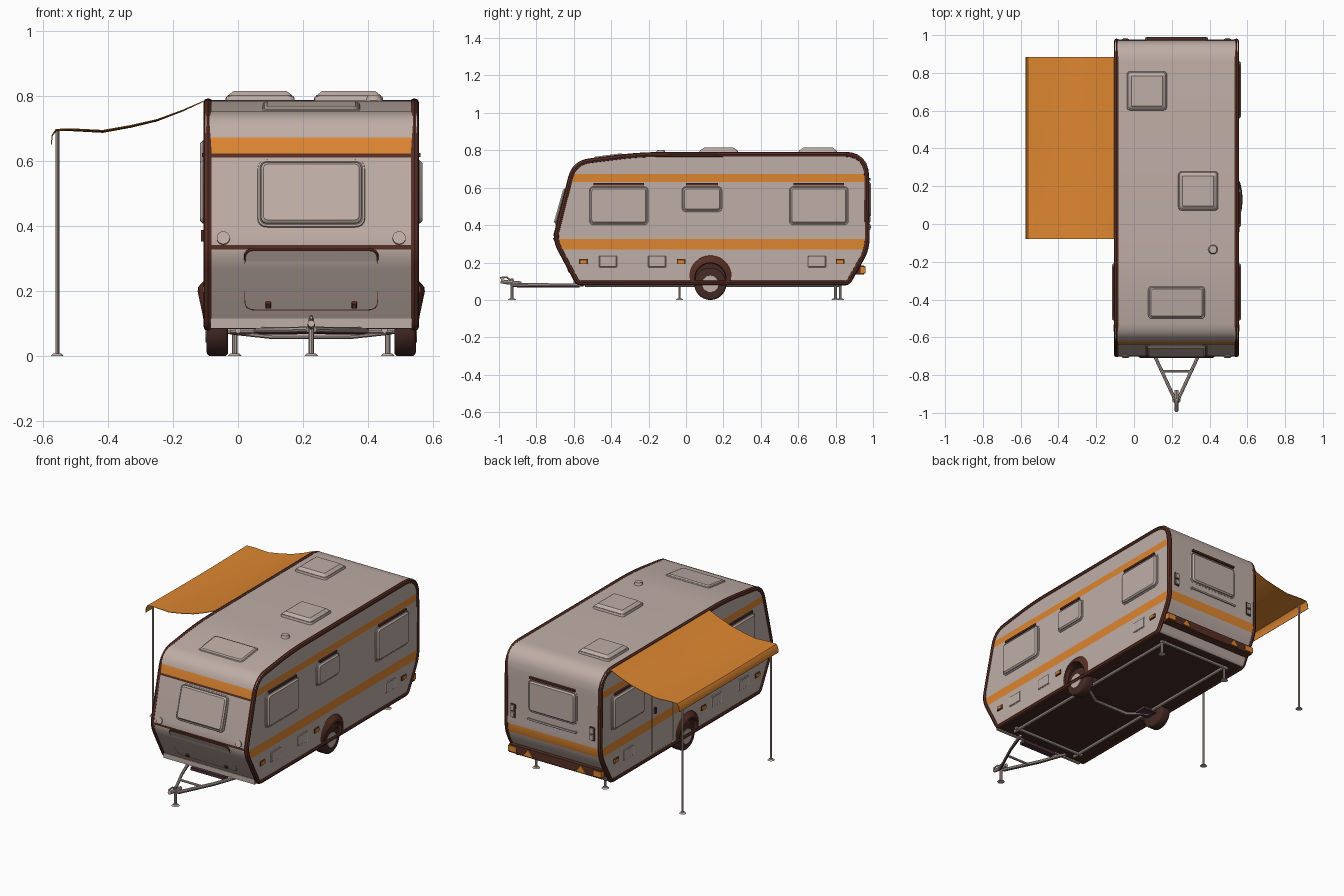
import bpy, bmesh, math
from mathutils import Vector, Matrix

if "Cube" in bpy.data.objects:
    bpy.data.objects.remove(bpy.data.objects["Cube"])

def material(name, c):
    m = bpy.data.materials.new(name)
    m.diffuse_color = (*c, 1)
    m.use_nodes = True
    m.node_tree.nodes["Principled BSDF"].inputs["Base Color"].default_value = m.diffuse_color
    return m

BODY = material("pale taupe", (.52, .42, .38))
BROWN = material("brown trim", (.095, .028, .018))
ORANGE = material("orange", (.73, .24, .03))
DARK = material("dark underside", (.058, .023, .018))
PLUM = material("dark plum", (.075, .03, .045))
CX, HW = .225, .325   # caravan centre line and half width

def finish(name, bm, mats):
    bmesh.ops.recalc_face_normals(bm, faces=bm.faces)
    me = bpy.data.meshes.new(name)
    bm.to_mesh(me)
    bm.free()
    ob = bpy.data.objects.new(name, me)
    bpy.context.collection.objects.link(ob)
    for m in mats:
        me.materials.append(m)
    return ob

def rounded(corners, n=6):
    """Polygon with each corner (a, b, r) replaced by a smooth arc."""
    out, k = [], len(corners)
    for i, (a, b, r) in enumerate(corners):
        p = Vector((a, b))
        d0 = (Vector(corners[i - 1][:2]) - p).normalized() * r
        d1 = (Vector(corners[(i + 1) % k][:2]) - p).normalized() * r
        for j in range(n + 1):
            t = j / n
            out.append(p + d0 * (1 - t) ** 2 + d1 * t ** 2)
    return out

def rect(w, h, r):
    return rounded([(-w/2, -h/2, r), (w/2, -h/2, r), (w/2, h/2, r), (-w/2, h/2, r)], 4)

def loft(name, rings, mat):
    bm = bmesh.new()
    vs = [[bm.verts.new(p) for p in ring] for ring in rings]
    n = len(vs[0])
    for a, b in zip(vs, vs[1:]):
        for i in range(n):
            bm.faces.new((a[i], a[(i+1) % n], b[(i+1) % n], b[i]))
    bm.faces.new(vs[0])
    bm.faces.new(vs[-1])
    return finish(name, bm, [mat])

def place(pos, normal, up=(0, 0, 1)):
    n = Vector(normal).normalized()
    x = Vector(up).cross(n).normalized()
    m = Matrix((x, n.cross(x), n)).transposed().to_4x4()
    m.translation = pos
    return m

def panel(name, w, h, r, depth, M, mat, bev=.006):
    rings = []
    for ww, z in ((0, -.008), (0, depth * .5), (2 * bev, depth)):
        rings.append([M @ Vector((p.x, p.y, z)) for p in rect(w-ww, h-ww, max(r-ww/2, .001))])
    return loft(name, rings, mat)

def tube(name, pts, r, mat, cyclic=False, res=2):
    cu = bpy.data.curves.new(name, 'CURVE')
    cu.dimensions, cu.bevel_depth, cu.bevel_resolution = '3D', r, res
    cu.use_fill_caps = True
    s = cu.splines.new('POLY')
    s.points.add(len(pts) - 1)
    for q, p in zip(s.points, pts):
        q.co = (*p, 1)
    s.use_cyclic_u = cyclic
    cu.materials.append(mat)
    ob = bpy.data.objects.new(name, cu)
    bpy.context.collection.objects.link(ob)

def outline(name, w, h, r, M, mat, rad=.003):
    tube(name, [M @ Vector((p.x, p.y, 0)) for p in rect(w, h, r)], rad, mat, True, 1)

def box(name, c, s, mat):
    bm = bmesh.new()
    bmesh.ops.create_cube(bm, size=1, matrix=Matrix.Translation(c) @ Matrix.Diagonal((*s, 1)))
    return finish(name, bm, [mat])

def disc(name, c, axis, r, h, mat, r2=None, n=32):
    bm = bmesh.new()
    M = place(c, axis, (0, 1, 0) if abs(axis[1]) < .5 else (0, 0, 1))
    bmesh.ops.create_cone(bm, cap_ends=True, segments=n, radius1=r, radius2=r2 or r, depth=h, matrix=M)
    return finish(name, bm, [mat])

def window(name, w, h, M):
    outline(name + "_frame", w - .006, h - .006, .025, M, BODY, .006)
    panel(name + "_pane", w - .016, h - .016, .022, .016, M, BODY, .008)

def side_profile(d):
    """Caravan side outline (y, z), grown outwards by d."""
    return rounded([(-.58 - d/2, .088 - d, .02), (-.704 - d, .322, .055), (-.6 - d, .736 + d, .08),
                    (-.25, .78 + d, .12), (.968 + d, .782 + d, .12), (.972 + d, .275, .06), (.87 + d, .088 - d, .02)])

# Hull: side profile extruded across, coloured in bands cut at the stripe heights
hull = loft("hull", [[(CX + s * HW, p.x, p.y) for p in side_profile(.005)] for s in (-1, 1)], BODY)
for m in (ORANGE, BROWN, DARK):
    hull.data.materials.append(m)
bm = bmesh.new()
bm.from_mesh(hull.data)
for z in (.27, .325, .328, .342, .61, .622, .63, .672):
    bmesh.ops.bisect_plane(bm, geom=bm.verts[:] + bm.edges[:] + bm.faces[:], plane_co=(0, 0, z), plane_no=(0, 0, 1))
for f in bm.faces:
    z, n = f.calc_center_median().z, f.normal
    side, front, back = abs(n.x) > .5, n.y < -.3, n.y > .5
    if n.z < -.9:
        f.material_index = 3
    elif (side or back) and .27 < z < .325 or side and .63 < z < .672 or front and .622 < z < .672:
        f.material_index = 1
    elif front and (.328 < z < .342 or .61 < z < .622):
        f.material_index = 2
bm.to_mesh(hull.data)
bm.free()

cutters = []
for s, side in ((-1, "left"), (1, "right")):
    x = CX + s * HW
    at = lambda y, z: place((x, y, z), (s, 0, 0))
    # Edge trim
    tube(side + "_edge_trim", [(x - s * .008, p.x, p.y) for p in side_profile(-.004)], .0145, BROWN, True)
    # Side windows with top rails
    wins = [(-.36, .505, .32, .21), (.71, .505, .32, .21)] + ([(.085, .54, .22, .14)] if s > 0 else [])
    for i, (y, z, w, h) in enumerate(wins):
        window(f"{side}_window_{i}", w, h, at(y, z))
        box(f"{side}_window_rail_{i}", (x, y, z + h/2 + .008), (.02, w - .05, .012), BROWN)
    # Service hatches and marker lamps
    for y in (-.417, -.155, .70):
        panel(side + "_hatch", .09, .056, .004, .003, at(y, .205), BODY, .001)
        outline(side + "_hatch_edge", .096, .062, .005, at(y, .205), BODY)
    for y in (-.55, -.025, .825):
        panel(side + "_lamp_base", .046, .028, .003, .005, at(y, .205), BROWN, .001)
        panel(side + "_lamp", .038, .02, .003, .009, at(y, .205), ORANGE, .001)
    # Wheel well, wheel and flared arch
    c = disc(side + "_well_cutter", (x, .13, .1), (1, 0, 0), .1, .18, DARK, n=40)
    c.hide_render = True
    b = hull.modifiers.new("well", 'BOOLEAN')
    b.object, b.operation, b.solver, b.material_mode = c, 'DIFFERENCE', 'EXACT', 'TRANSFER'
    cutters.append(c)
    t = disc(side + "_tyre", (CX + s * .288, .13, .086), (1, 0, 0), .086, .066, DARK, n=40)
    b = t.modifiers.new("round", 'BEVEL')
    b.width, b.segments = .012, 3
    disc(side + "_hub", (CX + s * .305, .13, .086), (s, 0, 0), .05, .04, BODY, .044)
    rings = []
    for i in range(25):
        a = math.radians(-14 + 208 * i / 24)
        k = max(math.sin(a), 0) * .018
        rings.append([(CX + s * d, .13 + r * math.cos(a), .115 + r * math.sin(a))
                      for d, r in ((.318, .13), (.329 + k, .098), (.331 + k, .084), (.315, .08))])
    loft(side + "_wheel_arch", rings, BROWN)
    # Chassis rail, drawbar arm, rear steady leg
    tube(side + "_chassis_rail", [(CX + s * .225, -.54, .08), (CX + s * .225, .82, .08)], .010, BODY)
    tube(side + "_drawbar", [(CX + s * .17, -.55, .08), (CX + s * .11, -.71, .08), (CX + s * .008, -.93, .082)], .009, BODY)
    tube(side + "_drawbar_cable", [(CX + s * .16, -.57, .07), (CX + s * .11, -.71, .07), (CX + s * .012, -.92, .072)], .004, PLUM)
    tube(side + "_steady_leg", [(CX + s * .235, .80, .004), (CX + s * .235, .80, .09)], .008, BODY)
    disc(side + "_leg_foot", (CX + s * .235, .80, .004), (0, 0, 1), .022, .008, BODY, .014, 16)
    # Front round lamps, rear lamp clusters, warning triangles
    disc(side + "_front_lamp", (CX + s * .27, -.697, .362), (0, -.963, .27), .02, .016, BODY)
    rl = lambda dz: place((CX + s * .27, .974, .41 + dz), (0, 1, 0))
    panel(side + "_rear_lamp_base", .036, .085, .006, .006, rl(0), BROWN, .002)
    for dz in (-.02, .02):
        panel(side + "_rear_lamp", .026, .032, .004, .012, rl(dz), BODY, .002)
    loft(side + "_reflector", [[(CX + s * .18 + dx, y, .16 + dz) for dx, dz in ((-.03, -.018), (.03, -.018), (0, .022))]
                               for y in (.95, .959)], ORANGE)
    box(side + "_indicator", (CX + s * .29, .947, .16), (.055, .026, .034), ORANGE)
    # Storage hatch catches
    panel(side + "_hatch_catch", .018, .022, .004, .014, place((CX + s * .132, -.618, .16), (0, -.887, -.462)), BROWN, .003)

# Door on the left with its own outline
outline("door_edge", .21, .58, .02, place((CX - HW, .37, .40), (-1, 0, 0)), BODY)
window("door_window", .14, .22, place((CX - HW, .37, .56), (-1, 0, 0)))
box("door_handle", (CX - HW - .006, .45, .37), (.014, .012, .035), BROWN)

# Front window and storage hatch
window("front_window", .325, .21, place((CX, -.666, .50), (0, -.963, .27)))
H = place((CX, -.657, .236), (0, -.887, -.462))
panel("storage_hatch", .405, .205, .025, .005, H, BODY, .002)
outline("storage_hatch_edge", .405, .205, .028, H, BROWN, .006)
box("front_bumper", (CX, -.594, .10), (.62, .016, .03), BODY)

# Rear window, grab rail and light bar
window("rear_window", .33, .20, place((CX, .974, .535), (0, 1, 0)))
box("rear_window_rail", (CX, .978, .645), (.31, .018, .012), BROWN)
tube("grab_rail", [(.065, .97, .39), (.065, .985, .39), (.385, .985, .39), (.385, .97, .39)], .007, BODY)
box("rear_light_bar", (CX, .922, .16), (.63, .062, .05), BROWN)

# Roof hatches, skylight and vent
for i, (x, y) in enumerate(((.068, .705), (.34, .175))):
    M = place((x, y, .786), (0, 0, 1), (0, 1, 0))
    panel("roof_hatch_base", .212, .207, .02, .012, M, BODY, .003)
    panel("roof_hatch", .20, .195, .02, .028, M, BODY, .018)
M = place((CX, -.415, .761), (0, -.13, .99), (0, 1, 0))
panel("skylight_frame", .30, .172, .02, .008, M, BODY, .003)
panel("skylight", .288, .16, .02, .014, M, BODY, .008)
disc("roof_vent", (.418, -.135, .79), (0, 0, 1), .027, .022, BODY, .02)

# Underbody cross members, axle, step, coupling
for y in (-.5, .81):
    tube("cross_member", [(CX - .25, y, .08), (CX + .25, y, .08)], .010, BODY)
tube("axle", [(-.06, .13, .085), (-.01, .13, .075), (.11, .06, .062), (.34, .06, .062), (.46, .13, .075), (.51, .13, .085)], .010, BODY)
tube("drawbar_brace", [(.15, -.78, .08), (.30, -.78, .08)], .007, BODY)
box("front_step", (CX, -.60, .077), (.23, .04, .018), PLUM)
box("axle_bracket", (.02, .13, .074), (.09, .08, .016), PLUM)
tube("coupling", [(CX, -.88, .088), (CX, -.96, .095), (CX, -.99, .10)], .011, BODY)
tube("coupling_handle", [(CX, -.93, .10), (CX, -.96, .122), (CX, -.995, .118)], .005, BODY)
tube("nose_jack", [(CX, -.93, .004), (CX, -.93, .115)], .008, BODY)
disc("nose_jack_foot", (CX, -.93, .004), (0, 0, 1), .022, .008, BODY, .014, 16)

# Awning: a sagging cloth with a hanging front edge, on two poles
cloth = [(-.105, .785), (-.17, .757), (-.25, .728), (-.33, .71), (-.415, .695), (-.515, .70), (-.56, .698), (-.572, .68), (-.575, .65)]
bm = bmesh.new()
N = 8
grid = [[bm.verts.new((x, -.08 + .965 * j / N,
                       z - .006 * math.sin(math.pi * j / N) * math.sin(math.pi * i / (len(cloth) - 1))))
         for j in range(N + 1)] for i, (x, z) in enumerate(cloth)]
for i in range(len(cloth) - 1):
    for j in range(N):
        bm.faces.new((grid[i][j], grid[i+1][j], grid[i+1][j+1], grid[i][j+1]))
awning = finish("awning", bm, [ORANGE])
awning.modifiers.new("thickness", 'SOLIDIFY').thickness = .003
for y in (-.035, .825):
    tube("awning_pole", [(-.555, y, .004), (-.555, y, .692)], .006, BODY)
    disc("awning_pole_foot", (-.555, y, .004), (0, 0, 1), .02, .008, BODY, .012, 16)

# Turn tubes to meshes, drop the cutters and smooth by angle
bpy.ops.object.select_all(action='SELECT')
bpy.context.view_layer.objects.active = hull
bpy.ops.object.convert(target='MESH')
for c in cutters:
    bpy.data.objects.remove(c)
bpy.ops.object.shade_smooth_by_angle(angle=math.radians(32))
